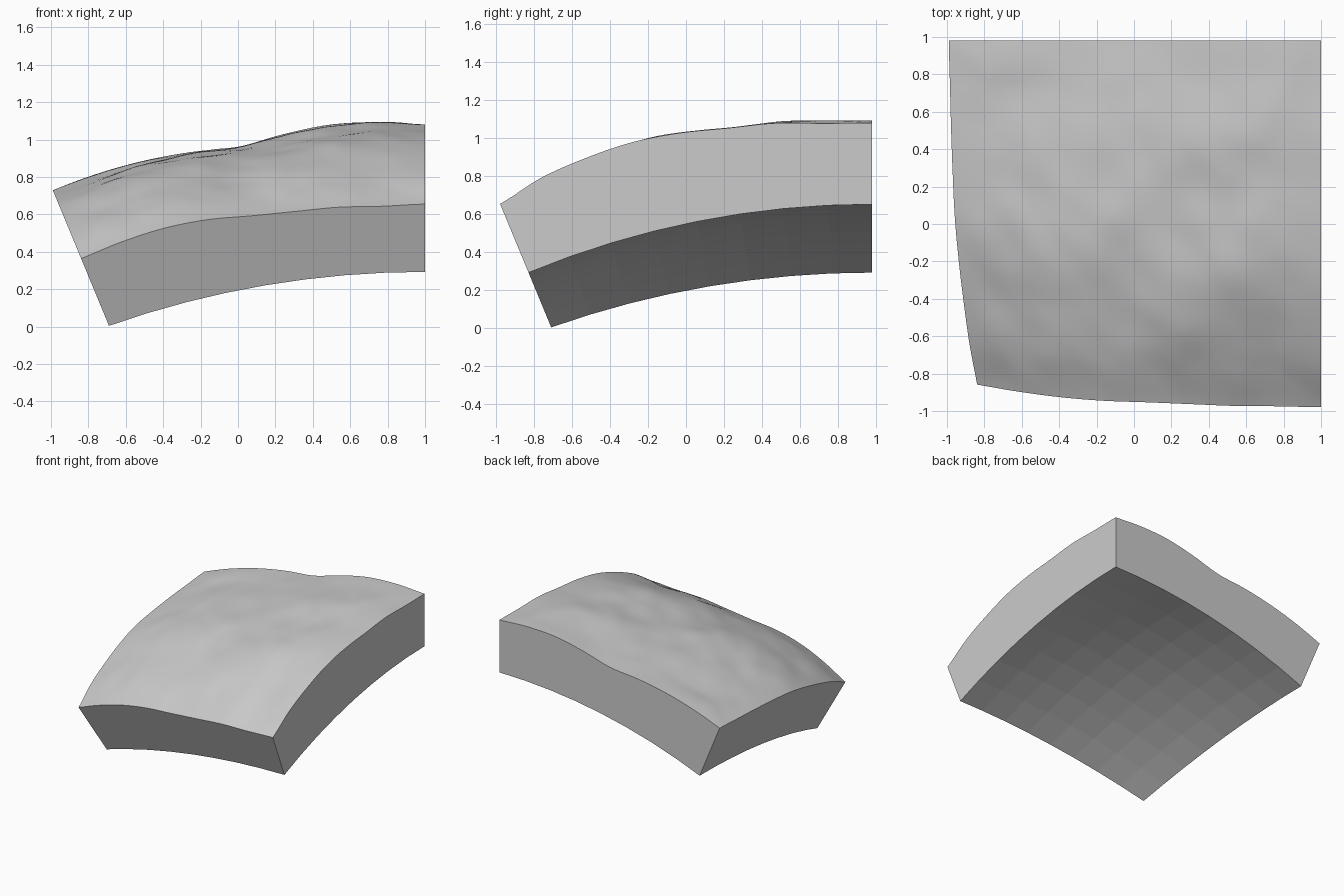
import bpy, bmesh, math
from mathutils import Vector, noise

if "Cube" in bpy.data.objects:
    bpy.data.objects.remove(bpy.data.objects["Cube"])

# The slab is a patch of a thick spherical shell, cut by planes through the centre
CENTRE = Vector((1.0, 0.98, -4.075))
ANGLE = math.radians(22.5)
INNER = 4.728
N, M = 64, 8            # grid steps of the rough top and the faceted underside

# Rough outer radius along the four top edges
RIGHT = [5.156, 5.16, 5.18, 5.185, 5.203, 5.21, 5.195, 5.17, 5.12]
LEFT = [5.20, 5.19, 5.19, 5.195, 5.203, 5.197, 5.185, 5.172, 5.145]
BACK = [5.156, 5.175, 5.18, 5.16, 5.135, 5.163, 5.185, 5.197, 5.20]
FRONT = [5.12, 5.113, 5.123, 5.125, 5.137, 5.163, 5.172, 5.163, 5.145]


def sample(vals, t):
    """Smooth curve through evenly spaced values."""
    f = t * (len(vals) - 1)
    i = min(int(f), len(vals) - 2)
    f -= i
    p0, p1, p2, p3 = (vals[max(0, min(len(vals) - 1, i + k))] for k in (-1, 0, 1, 2))
    return p1 + 0.5 * f * (p2 - p0 + f * (2*p0 - 5*p1 + 4*p2 - p3 + f * (3*(p1 - p2) + p3 - p0)))


def point(u, v, r):
    """u runs right to left, v runs back to front."""
    d = Vector((-math.tan(u * ANGLE), -math.tan(v * ANGLE), 1)).normalized()
    return CENTRE + d * r


def outer(u, v):
    """Blend the four edges and add soft weathered bumps inside."""
    r = (1-u)*sample(RIGHT, v) + u*sample(LEFT, v) + (1-v)*sample(BACK, u) + v*sample(FRONT, u)
    r -= ((1-u)*(1-v)*RIGHT[0] + (1-u)*v*RIGHT[-1] + u*(1-v)*LEFT[0] + u*v*LEFT[-1])
    fade = min(1, 8 * min(u, 1-u, v, 1-v))
    bump = noise.noise(Vector((u*4, v*4, 3.1))) * 0.022
    bump += noise.noise(Vector((u*11 + v*4, v*8 - u*3, 7.7))) * 0.009
    return r + bump * fade


def grid(bm, n, radius):
    return [[bm.verts.new(point(i/n, j/n, radius(i/n, j/n))) for j in range(n+1)]
            for i in range(n+1)]


bm = bmesh.new()
top = grid(bm, N, outer)
low = grid(bm, M, lambda u, v: INNER)

# Rough top (smooth) and faceted underside (flat)
for g, n, smooth in ((top, N, True), (low, M, False)):
    for i in range(n):
        for j in range(n):
            q = [g[i][j], g[i+1][j], g[i+1][j+1], g[i][j+1]]
            bm.faces.new(q if not smooth else q[::-1]).smooth = smooth

# Four flat cut sides
for edge in (lambda g: g[0], lambda g: g[-1],
             lambda g: [c[0] for c in g], lambda g: [c[-1] for c in g]):
    bm.faces.new(list(edge(top)) + list(edge(low))[::-1])
bmesh.ops.recalc_face_normals(bm, faces=bm.faces)
for e in bm.edges:
    if e.calc_face_angle(0) > math.radians(35):
        e.smooth = False

mesh = bpy.data.meshes.new("curved_stone_slab")
bm.to_mesh(mesh)
bm.free()
slab = bpy.data.objects.new("curved_stone_slab", mesh)
bpy.context.collection.objects.link(slab)

stone = bpy.data.materials.new("stone grey")
stone.diffuse_color = (0.6, 0.6, 0.6, 1)
stone.use_nodes = True
stone.node_tree.nodes["Principled BSDF"].inputs["Base Color"].default_value = stone.diffuse_color
mesh.materials.append(stone)
